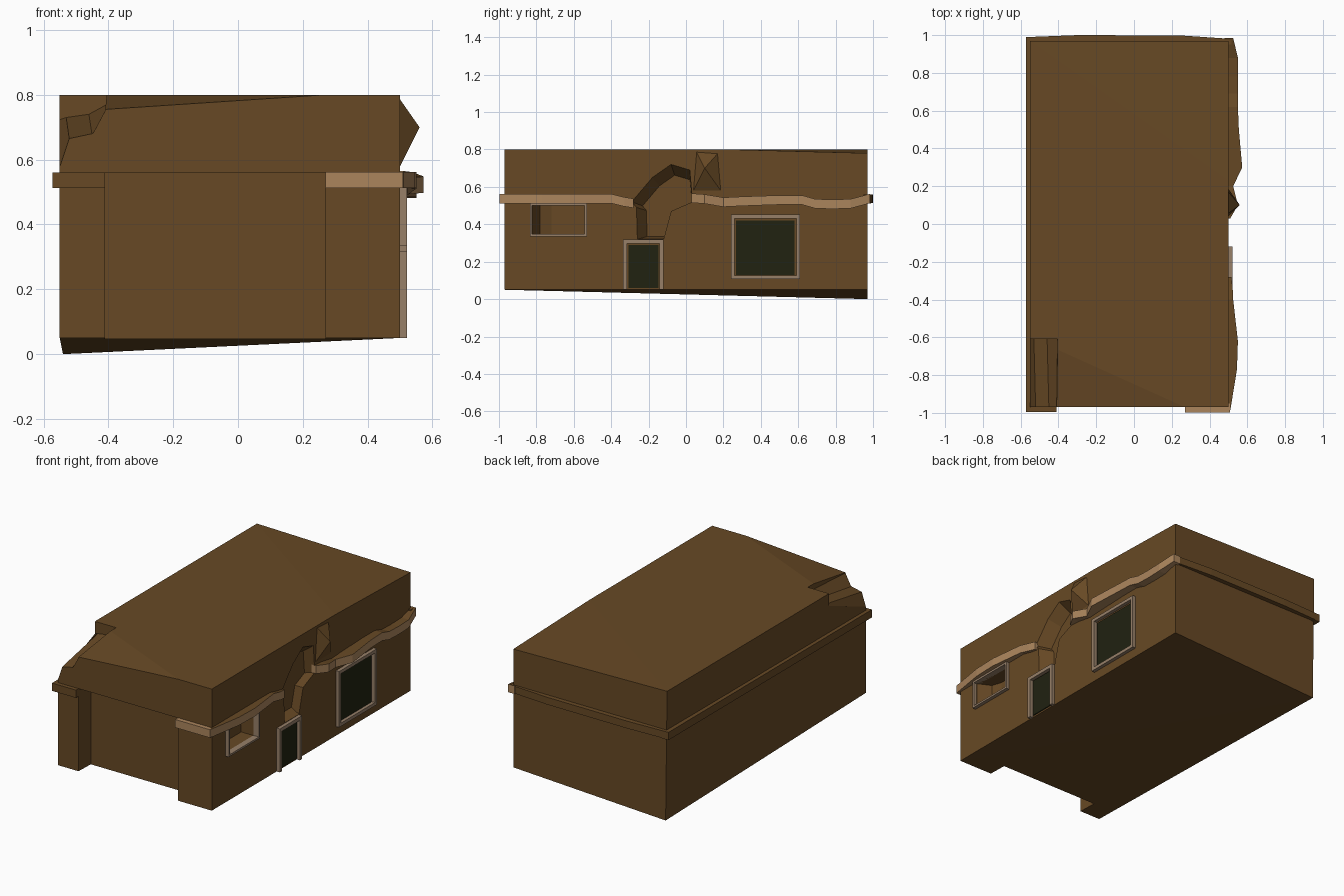
import bpy, bmesh
from mathutils import Vector

if "Cube" in bpy.data.objects:
    bpy.data.objects.remove(bpy.data.objects["Cube"])


def material(name, rgb):
    m = bpy.data.materials.new(name)
    m.diffuse_color = (*rgb, 1)
    m.use_nodes = True
    m.node_tree.nodes["Principled BSDF"].inputs["Base Color"].default_value = m.diffuse_color
    return m


BROWN = material("mud_brown", (0.135, 0.066, 0.018))
TAN = material("band_tan", (0.41, 0.235, 0.108))
FRAME = material("frame_beige", (0.31, 0.215, 0.14))
GLASS = material("dark_glass", (0.0150, 0.0160, 0.0055))


def finish(name, bm, mat):
    bmesh.ops.recalc_face_normals(bm, faces=bm.faces)
    me = bpy.data.meshes.new(name)
    bm.to_mesh(me)
    bm.free()
    me.materials.append(mat)
    ob = bpy.data.objects.new(name, me)
    bpy.context.collection.objects.link(ob)
    return ob


def loft(name, sections, mat):
    """Closed solid through equal-length rings of points."""
    bm = bmesh.new()
    rings = [[bm.verts.new(p) for p in s] for s in sections]
    n = len(rings[0])
    for a, b in zip(rings, rings[1:]):
        for i in range(n):
            j = (i + 1) % n
            bm.faces.new((a[i], a[j], b[j], b[i]))
    bm.faces.new(rings[0])
    bm.faces.new(rings[-1])
    return finish(name, bm, mat)


def box(name, lo, hi, mat):
    rect = [(lo[0], lo[1]), (hi[0], lo[1]), (hi[0], hi[1]), (lo[0], hi[1])]
    return loft(name, [[(x, y, z) for x, y in rect] for z in (lo[2], hi[2])], mat)


def hull(name, pts, mat):
    bm = bmesh.new()
    for p in pts:
        bm.verts.new(p)
    bmesh.ops.convex_hull(bm, input=bm.verts)
    return finish(name, bm, mat)


def cut(ob, cutter):
    cutter.hide_render = True
    mod = ob.modifiers.new("cut", "BOOLEAN")
    mod.operation, mod.solver, mod.object = "DIFFERENCE", "EXACT", cutter
    bpy.context.view_layer.objects.active = ob
    bpy.ops.object.modifier_apply(modifier=mod.name)
    bpy.data.objects.remove(cutter)


# Main block with slightly sagging roof and one low bottom corner
body = hull("building_body", [
    (-.55, -.97, .05), (.5, -.97, .05), (.5, .97, .05), (-.54, .97, 0),
    (-.55, -.6, .8), (-.55, .97, .8), (.5, .97, .78), (.5, .23, .8),
    (.5, -.97, .8), (.27, -.97, .8), (-.41, -.97, .755), (-.55, -.97, .745)], BROWN)

# Front recess between the two piers
cut(body, box("front_recess", (-.41, -1.2, -.2), (.27, -.85, .56), BROWN))

# Crumbled roof corner, front left
front = [(-.7, .55), (-.55, .57), (-.52, .66), (-.45, .675), (-.41, .75), (-.41, 1), (-.7, 1)]
back = [(-.7, .72), (-.56, .72), (-.53, .73), (-.46, .74), (-.405, .77), (-.4, 1), (-.7, 1)]
cut(body, loft("roof_chip", [[(x, -1.0, z) for x, z in front],
                             [(x, -.61, z) for x, z in back]], BROWN))

# Broken plaster hollow above the door
rim = [(-.29, .52), (-.18, .65), (-.08, .72), (.02, .69), (.035, .52),
       (-.08, .47), (-.12, .32), (-.26, .32), (-.265, .49)]
deep = [(.03 + (y - .03) * .82, .4 + (z - .4) * .82) for y, z in rim]
cut(body, loft("plaster_hollow", [[(.6, y, z) for y, z in rim],
                                  [(.5, y, z) for y, z in rim],
                                  [(.43, y, z) for y, z in deep]], BROWN))

# Small window niche with a slanted side
niche = [(.6, -.82), (.5, -.82), (.42, -.78), (.40, -.72), (.40, -.54), (.6, -.54)]
cut(body, loft("niche", [[(x, y, z) for x, y in niche] for z in (.345, .5)], BROWN))

# Bulge of the wall beside the hollow
hull("wall_bulge", [(.49, .03, .56), (.49, .2, .56), (.49, .05, .8), (.49, .18, .79),
                    (.56, .1, .7)], BROWN)

# Straight brown ledges: left, back and front-left pier
box("ledge_left", (-.573, -.985, .512), (-.53, .99, .56), BROWN)
box("ledge_front_left", (-.573, -.995, .512), (-.41, -.95, .56), BROWN)
loft("ledge_back", [[(x, .95, .515), (x, y, .515), (x, y, .56), (x, .95, .56)]
                    for x, y in ((-.555, .99), (-.3, 1.0), (.25, .998), (.515, .98))], BROWN)
box("ledge_front_right", (.27, -.998, .512), (.508, -.95, .562), TAN)


# Wavy tan ledges on the right side: (y, outer x, centre z)
def wavy(name, pts):
    h = .025
    ob = loft(name, [[(.48, y, z - h), (x, y, z - h), (x, y, z + h), (.48, y, z + h)]
                     for y, x, z in pts], TAN)
    # the upper face is plain wall colour
    ob.data.materials.append(BROWN)
    for f in ob.data.polygons:
        if f.normal.z > .8:
            f.material_index = 1


wavy("ledge_right_front", [(-.985, .51, .537), (-.77, .545, .537), (-.62, .55, .537),
                           (-.4, .525, .537), (-.33, .522, .52), (-.28, .515, .512)])
wavy("ledge_right_back", [(.03, .51, .54), (.1, .55, .535), (.2, .525, .518), (.3, .573, .523),
                          (.5, .555, .53), (.62, .55, .53), (.69, .55, .51), (.78, .55, .507),
                          (.88, .55, .51), (.985, .525, .538)])


# Frames (outer y/z limits, bar width) with optional glass
def frame(name, y0, y1, z0, z1, w, sill=True):
    a, b = .485, .522
    box(name + "_frame_left", (a, y0, z0), (b, y0 + w, z1), FRAME)
    box(name + "_frame_right", (a, y1 - w, z0), (b, y1, z1), FRAME)
    box(name + "_frame_top", (a, y0 + w, z1 - w), (b, y1 - w, z1), FRAME)
    if sill:
        box(name + "_frame_sill", (a, y0 + w, z0), (b, y1 - w, z0 + w), FRAME)


def glass(name, y0, y1, z0, z1):
    box(name, (.498, y0, z0), (.506, y1, z1), GLASS)


frame("niche", -.835, -.53, .335, .512, .012)
frame("door", -.337, -.12, .05, .318, .022, sill=False)
glass("door_glass", -.308, -.147, .06, .29)
frame("window", .24, .61, .107, .452, .02)
glass("window_glass", .268, .58, .13, .42)
